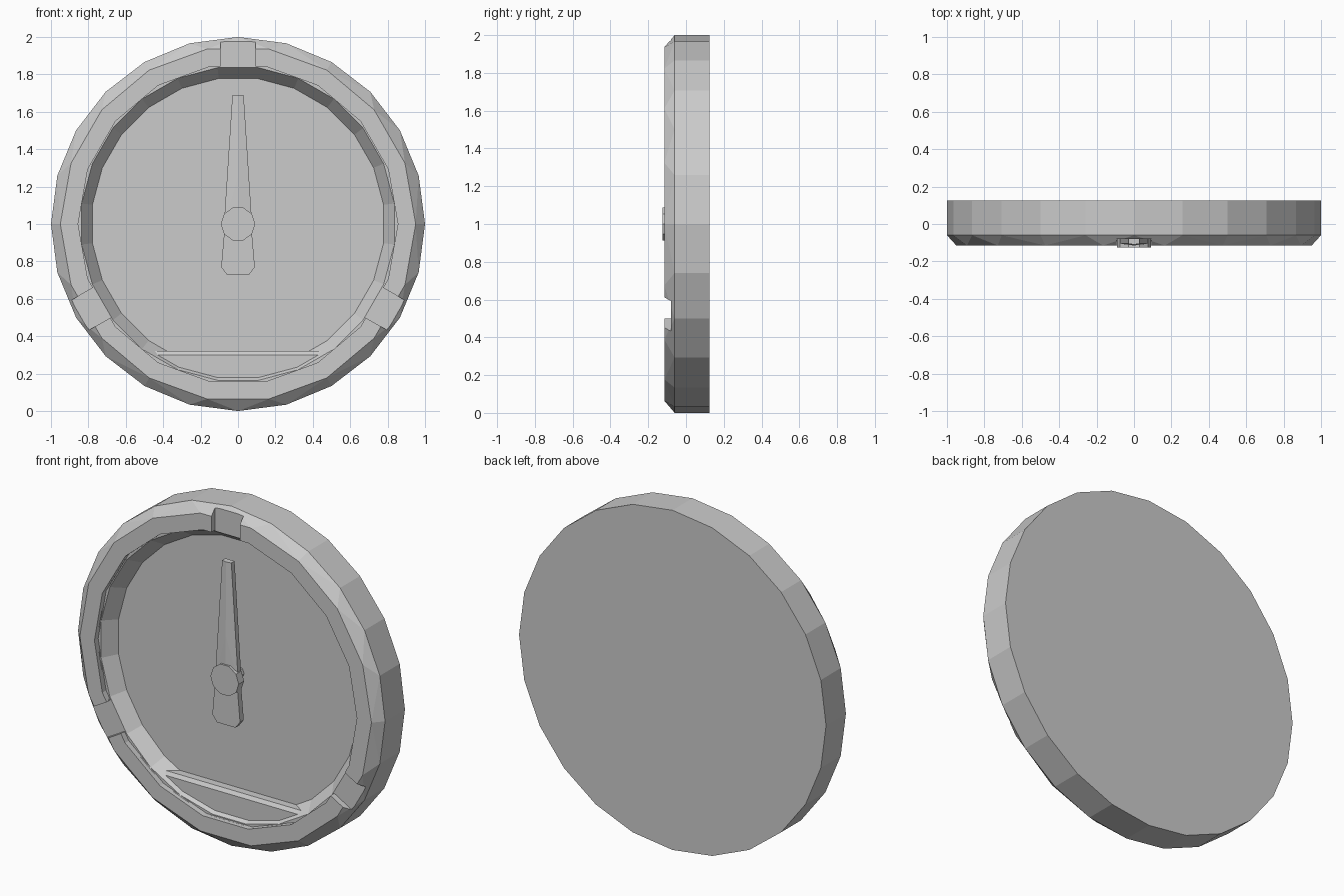
import bpy, bmesh, math
from mathutils import Matrix, Vector

if "Cube" in bpy.data.objects:
    bpy.data.objects.remove(bpy.data.objects["Cube"], do_unlink=True)

CENTRE = Vector((0, 0, 1))

grey = bpy.data.materials.new("plain grey")
grey.use_nodes = True
colour = (0.6, 0.6, 0.6, 1)
grey.diffuse_color = colour
grey.node_tree.nodes["Principled BSDF"].inputs["Base Color"].default_value = colour


def ring(sides, radius, y, turn=0.0):
    """Points of an upright polygon; turn is a fraction of one side."""
    step = math.tau / sides
    return [CENTRE + Vector((radius * math.sin((i + turn) * step), y,
                             radius * math.cos((i + turn) * step)))
            for i in range(sides)]


def finish(name, bm):
    bmesh.ops.recalc_face_normals(bm, faces=bm.faces)
    mesh = bpy.data.meshes.new(name)
    bm.to_mesh(mesh)
    bm.free()
    mesh.materials.append(grey)
    obj = bpy.data.objects.new(name, mesh)
    bpy.context.collection.objects.link(obj)
    return obj


def hull(points):
    bm = bmesh.new()
    for p in points:
        bm.verts.new(p)
    bmesh.ops.convex_hull(bm, input=bm.verts)
    bmesh.ops.dissolve_limit(bm, angle_limit=0.005, verts=bm.verts, edges=bm.edges)
    return bm


def slice_off(bm, point, normal):
    """Remove everything on the normal side of a plane and cap the cut."""
    geom = bm.verts[:] + bm.edges[:] + bm.faces[:]
    bmesh.ops.bisect_plane(bm, geom=geom, plane_co=point, plane_no=normal, clear_outer=True)
    bmesh.ops.holes_fill(bm, edges=[e for e in bm.edges if e.is_boundary])


def prism(outline, front, back):
    return hull([Vector((x, y, z)) for x, z in outline for y in (front, back)])


def carve(obj, cutter):
    cutter.hide_render = True
    mod = obj.modifiers.new("carve", 'BOOLEAN')
    mod.operation = 'DIFFERENCE'
    mod.solver = 'EXACT'
    mod.object = cutter
    bpy.context.view_layer.objects.active = obj
    bpy.ops.object.modifier_apply(modifier=mod.name)
    bpy.data.objects.remove(cutter, do_unlink=True)


# Case: round drum with a chamfered front of fewer sides
case = finish("case", hull(ring(24, 1, 0.125) + ring(24, 1, -0.06)
                           + ring(18, 0.95, -0.115, 0.5)))

# Dial recess: straight lip, then a sloping wall down to the dial
carve(case, finish("lip_cutter", hull(ring(18, 0.855, -0.3, 0.5) + ring(18, 0.855, -0.08, 0.5))))
carve(case, finish("bowl_cutter", hull(ring(24, 0.85, -0.09, 0.5) + ring(24, 0.785, 0, 0.5))))

# Three notches across the bezel
for k in range(3):
    bm = bmesh.new()
    bmesh.ops.create_cube(bm, size=1)
    bmesh.ops.scale(bm, vec=(0.185, 0.2, 0.4), verts=bm.verts)
    bmesh.ops.translate(bm, vec=(0, -0.18, 0.95), verts=bm.verts)
    bmesh.ops.rotate(bm, cent=(0, 0, 0), verts=bm.verts,
                     matrix=Matrix.Rotation(k * math.tau / 3, 3, 'Y'))
    bmesh.ops.translate(bm, vec=CENTRE, verts=bm.verts)
    carve(case, finish("notch_cutter", bm))

# Lower plate: bottom segment of the recess with a chamfered top edge
bm = hull(ring(24, 0.855, -0.09, 0.5) + ring(24, 0.79, 0.01, 0.5))
slice_off(bm, (0, 0, 0.32), (0, 0, 1))
slice_off(bm, (0, -0.06, 0), (0, -1, 0))
slice_off(bm, (0, -0.06, 0.30), (0, -0.8, 0.6))
finish("lower_plate", bm)

# Needle: tapering pointer with a ridge, and a broad tail
pointer = [(s * x, z) for s in (-1, 1) for x, z in ((0.03, 1.69), (0.075, 1))]
ridge = [Vector((0, -0.11, 1.69)), Vector((0, -0.115, 1.26)), Vector((0, -0.115, 1))]
finish("needle_pointer", hull([Vector((x, y, z)) for x, z in pointer
                               for y in (-0.105, -0.075)] + ridge))
tail = [(s * x, z) for s in (-1, 1)
        for x, z in ((0.07, 1), (0.09, 0.77), (0.06, 0.73))]
finish("needle_tail", prism(tail, -0.11, -0.075))

# Hub cap and the axle behind it
finish("hub", hull(ring(10, 0.092, -0.125, 0.5) + ring(10, 0.092, -0.075, 0.5)))
finish("axle", hull(ring(8, 0.04, -0.08) + ring(8, 0.04, 0.01)))
